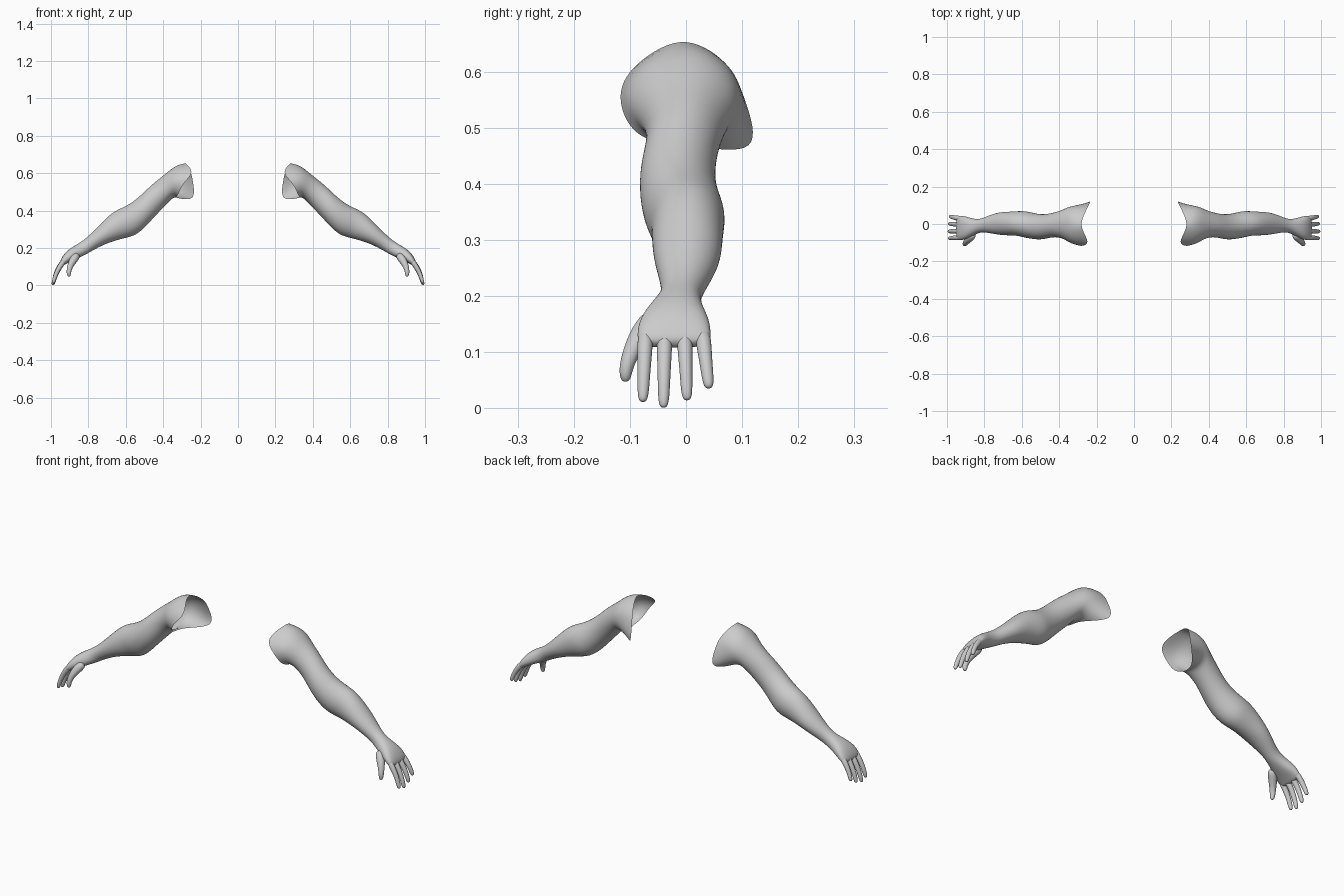
import bpy, bmesh, math
from mathutils import Vector

if "Cube" in bpy.data.objects:
    bpy.data.objects.remove(bpy.data.objects["Cube"])

skin = bpy.data.materials.new("plain grey")
skin.diffuse_color = (0.6, 0.6, 0.6, 1)
skin.use_nodes = True
skin.node_tree.nodes["Principled BSDF"].inputs["Base Color"].default_value = skin.diffuse_color
SIDES = 16


def loft(name, rings, cap_start, cap_end):
    """Skin a list of point rings, smooth it and mirror it to the other side."""
    bm = bmesh.new()
    loops = [[bm.verts.new(p) for p in ring] for ring in rings]
    n = len(loops[0])
    for a, b in zip(loops, loops[1:]):
        for i in range(n):
            bm.faces.new((a[i], a[(i + 1) % n], b[(i + 1) % n], b[i]))
    if cap_start:
        bm.faces.new(loops[0])
    if cap_end:
        bm.faces.new(loops[-1])
    bmesh.ops.recalc_face_normals(bm, faces=bm.faces)
    for f in bm.faces:
        f.smooth = True
    mesh = bpy.data.meshes.new(name)
    bm.to_mesh(mesh)
    bm.free()
    mesh.materials.append(skin)
    obj = bpy.data.objects.new(name, mesh)
    bpy.context.collection.objects.link(obj)
    mirror = obj.modifiers.new("mirror", 'MIRROR')
    mirror.use_mirror_merge = False
    sub = obj.modifiers.new("smooth", 'SUBSURF')
    sub.levels = sub.render_levels = 2
    return obj


def section(tx, tz, bx, bz, y0, y1, power):
    """Oval ring between a top point and a bottom point, y0 to y1 wide."""
    mid = Vector(((tx + bx) / 2, (y0 + y1) / 2, (tz + bz) / 2))
    up = Vector(((tx - bx) / 2, 0, (tz - bz) / 2)) * 1.025
    side = Vector((0, (y1 - y0) / 2, 0)) * 1.025
    pts = []
    for i in range(SIDES):
        t = 2 * math.pi * i / SIDES
        c, s = math.cos(t), math.sin(t)
        c = math.copysign(abs(c) ** power, c)
        s = math.copysign(abs(s) ** power, s)
        pts.append(mid + up * c + side * s)
    return pts


def finger(name, path, radii):
    """Round tapering tube along a path, with a rounded tip."""
    pts = [Vector(p) for p in path]
    rings = []
    for i, p in enumerate(pts):
        d = (pts[min(i + 1, len(pts) - 1)] - pts[max(i - 1, 0)]).normalized()
        u = d.cross(Vector((0, 1, 0))).normalized()
        v = d.cross(u)
        r = radii[i] * 1.1
        rings.append([p + r * (math.cos(k * math.pi / 4) * u + math.sin(k * math.pi / 4) * v)
                      for k in range(8)])
    loft(name, rings, True, True)


# Open shoulder rim: top, back, armpit, front
rim = [Vector(p) for p in (
    (.285, -.01, .658), (.257, .07, .618), (.24, .105, .55), (.24, .119, .463),
    (.325, .01, .468), (.322, -.082, .483), (.292, -.118, .545), (.243, -.098, .605))]
rim_ring = []
for i in range(8):
    p0, p1, p2, p3 = (rim[(i + k) % 8] for k in (-1, 0, 1, 2))
    rim_ring += [p1, (9 * (p1 + p2) - p0 - p3) / 16]

# Arm sections from deltoid to knuckles: top x z, bottom x z, y range, roundness
sections = [
    (.335, .643, .343, .474, -.104, .098, 1),
    (.400, .585, .368, .450, -.073, .074, 1),
    (.460, .540, .408, .408, -.068, .058, 1),
    (.510, .490, .460, .353, -.083, .050, 1),
    (.560, .447, .505, .303, -.082, .056, 1),
    (.610, .418, .550, .267, -.073, .070, 1),
    (.655, .400, .600, .255, -.061, .068, 1),
    (.700, .365, .650, .242, -.061, .065, 1),
    (.757, .305, .705, .224, -.057, .062, 1),
    (.812, .252, .768, .193, -.044, .038, 1),
    (.848, .226, .805, .170, -.044, .024, .95),
    (.890, .203, .853, .147, -.066, .030, .85),
    (.922, .178, .890, .130, -.083, .042, .8),
    (.945, .146, .918, .116, -.087, .044, .75),
    (.955, .118, .937, .104, -.084, .042, .75),
]
loft("arm", [rim_ring] + [section(*s) for s in sections], False, True)

# Four fingers: name, base y, tip y, tip z
for name, y0, y1, tip in (("index_finger", -.072, -.077, .010),
                          ("middle_finger", -.038, -.040, .000),
                          ("ring_finger", -.003, .002, .013),
                          ("little_finger", .029, .041, .034)):
    k = (.135 - tip) / .135
    steps = ((.926, .138), (.951, .102), (.971, .064), (.984, .026), (.989, .007), (.990, .001))
    path = []
    for x, z in steps:
        t = (.138 - z) / .137
        path.append((.926 + (x - .926) * (.6 + .4 * k), y0 + (y1 - y0) * t, .138 - (.138 - z) * k))
    finger(name, path, (.014, .0135, .0115, .0105, .0085, .004))

# Thumb
finger("thumb",
       [(.855, -.052, .168), (.884, -.080, .132), (.899, -.098, .100),
        (.905, -.107, .073), (.904, -.108, .054), (.903, -.108, .047)],
       (.022, .021, .015, .0125, .010, .004))
